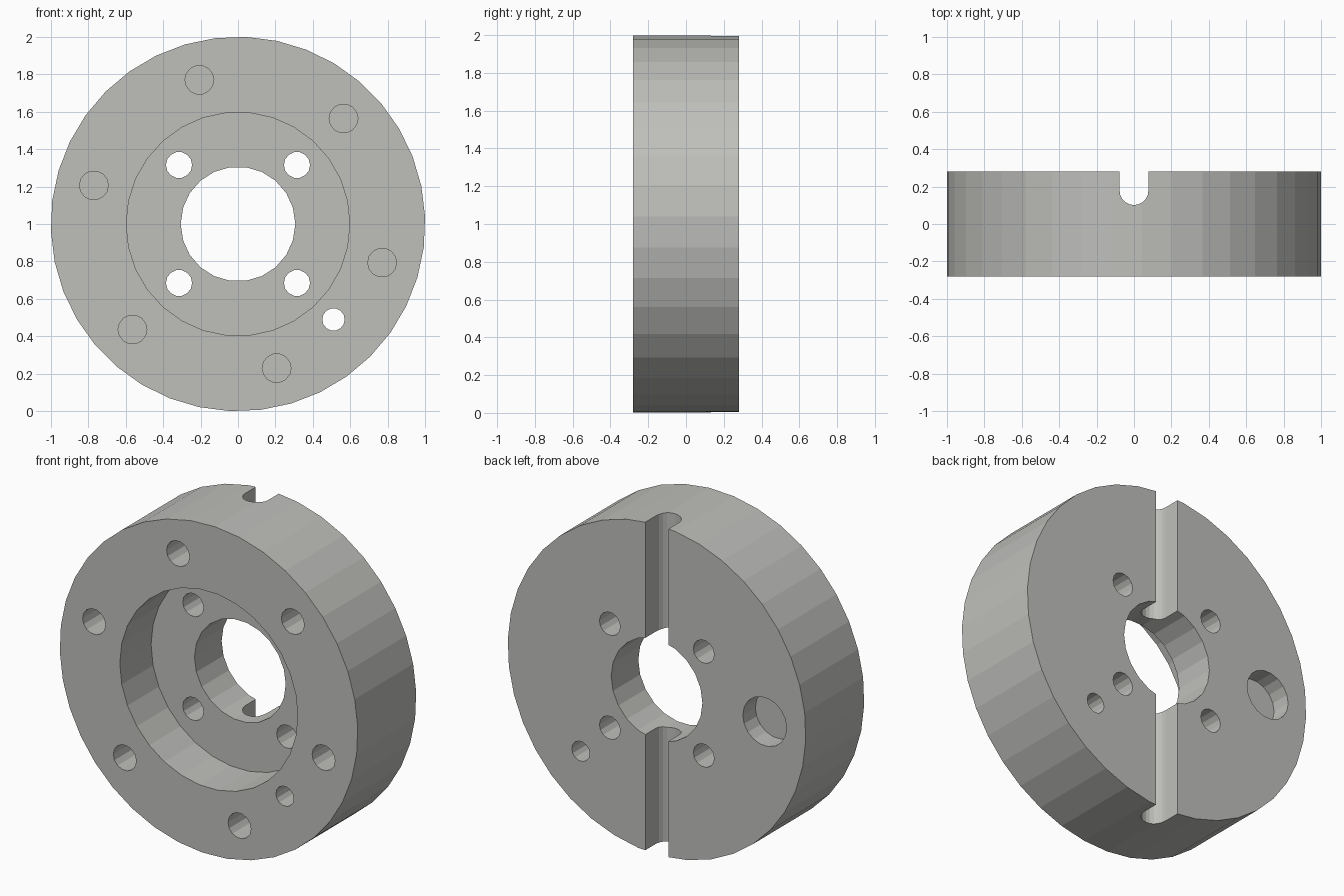
import bpy, bmesh, math
from mathutils import Vector

if "Cube" in bpy.data.objects:
    bpy.data.objects.remove(bpy.data.objects["Cube"])

THICK = 0.28      # half thickness of the disc along y
OUT = 0.5         # cutters run past the faces to this y


def prism(name, pts, vec):
    """Closed solid made by extruding a polygon along a vector."""
    bm = bmesh.new()
    face = bm.faces.new([bm.verts.new(p) for p in pts])
    ext = bmesh.ops.extrude_face_region(bm, geom=[face], use_keep_orig=True)
    moved = [v for v in ext["geom"] if isinstance(v, bmesh.types.BMVert)]
    bmesh.ops.translate(bm, verts=moved, vec=Vector(vec))
    bmesh.ops.recalc_face_normals(bm, faces=bm.faces[:])
    mesh = bpy.data.meshes.new(name)
    bm.to_mesh(mesh)
    bm.free()
    obj = bpy.data.objects.new(name, mesh)
    bpy.context.collection.objects.link(obj)
    return obj


def cylinder(name, r, x, z, y0, y1, n, phase=0.0):
    """Faceted cylinder along y; z is measured from the disc centre."""
    angles = [phase + math.tau * i / n for i in range(n)]
    pts = [(x + r * math.cos(a), y0, 1 + z + r * math.sin(a)) for a in angles]
    return prism(name, pts, (0, y1 - y0, 0))


def cut(target, cutter):
    """Subtract the cutter from the target and remove it."""
    mod = target.modifiers.new("cut", 'BOOLEAN')
    mod.operation = 'DIFFERENCE'
    mod.solver = 'EXACT'
    mod.object = cutter
    bpy.context.view_layer.objects.active = target
    bpy.ops.object.modifier_apply(modifier=mod.name)
    bpy.data.objects.remove(cutter, do_unlink=True)


# Main disc
disc = cylinder("flange_disc", 1.0, 0, 0, -THICK, THICK, 38, math.radians(2.3))

# Front recess and central bore
cut(disc, cylinder("recess", 0.597, 0, 0, -OUT, 0.02, 30))
cut(disc, cylinder("bore", 0.306, 0, 0, -OUT, OUT, 22))

# Four through holes in the recess floor
for sx in (-1, 1):
    for sz in (-1, 1):
        cut(disc, cylinder("bolt_hole", 0.07, 0.315 * sx, 0.315 * sz, -OUT, OUT, 14))

# Single through hole in the rim
cut(disc, cylinder("pin_hole", 0.06, 0.51, -0.51, -OUT, OUT, 14))

# Ring of six blind holes in the front face
for i in range(6):
    a = math.radians(45 + 60 * i)
    cut(disc, cylinder("blind_hole", 0.077, 0.797 * math.cos(a), 0.797 * math.sin(a),
                       -OUT, 0.12, 14))

# Shallow round pocket in the back face
cut(disc, cylinder("back_pocket", 0.147, -0.724, 0, THICK - 0.12, OUT, 18))

# Round-bottomed slot across the back face
R = 0.077
arc = [math.pi + math.pi * i / 10 for i in range(11)]
profile = [(R * math.cos(a), 0.178 + R * math.sin(a), -0.2) for a in arc]
profile += [(R, OUT, -0.2), (-R, OUT, -0.2)]
cut(disc, prism("slot", profile, (0, 0, 2.4)))

# Plain grey metal
grey = bpy.data.materials.new("grey metal")
grey.diffuse_color = (0.52, 0.52, 0.50, 1)
grey.use_nodes = True
grey.node_tree.nodes["Principled BSDF"].inputs["Base Color"].default_value = grey.diffuse_color
disc.data.materials.clear()
disc.data.materials.append(grey)
for p in disc.data.polygons:
    p.material_index = 0
    p.use_smooth = False
